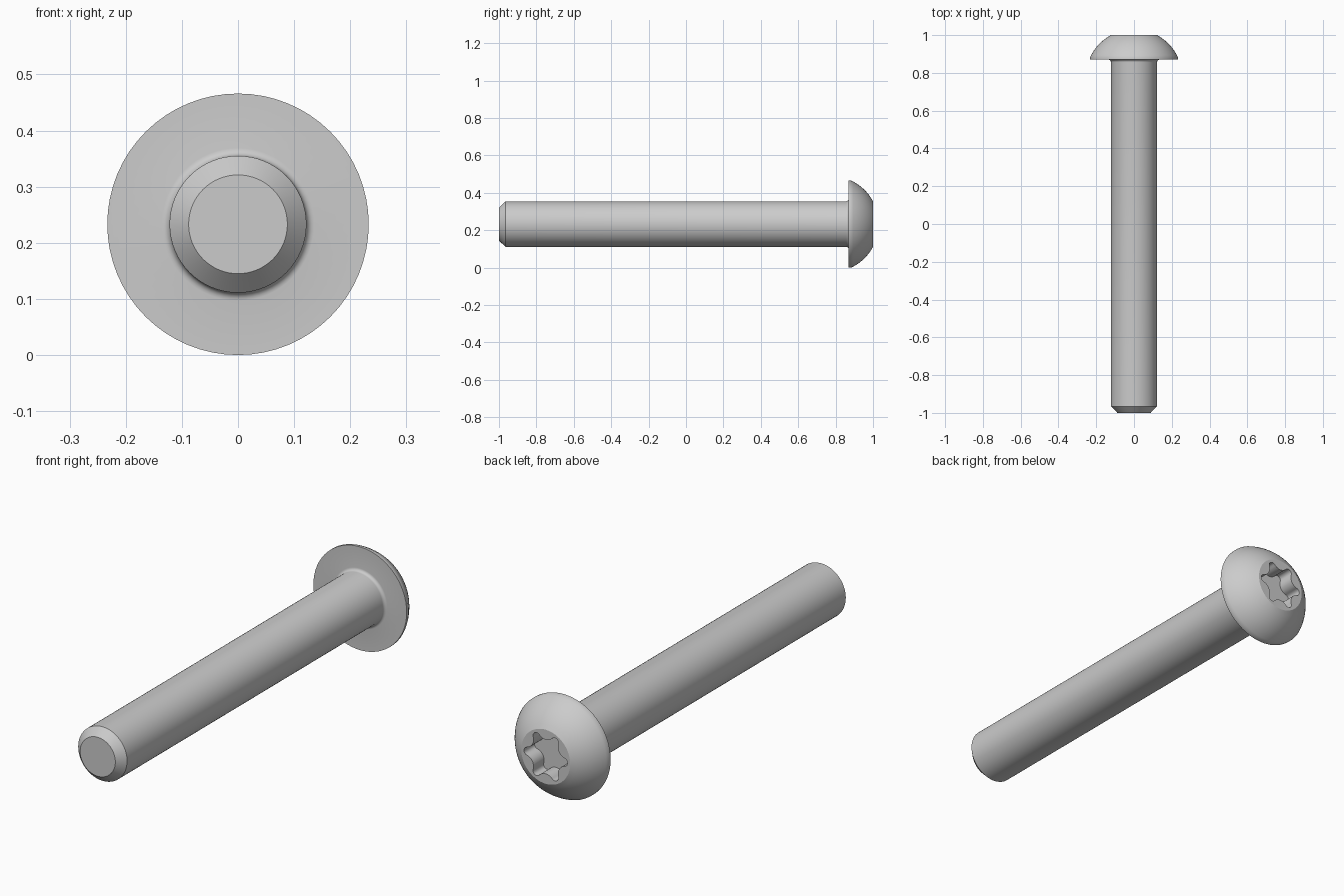
import bpy, bmesh
from math import sin, cos, pi, radians, sqrt
from mathutils import Matrix, Vector

if "Cube" in bpy.data.objects:
    bpy.data.objects.remove(bpy.data.objects["Cube"])

CZ = 0.233          # height of the screw axis
HEAD_R, SHANK_R, FLAT_R = 0.233, 0.122, 0.122
UNDER, RIM = 0.87, 0.882


def new_object(name, bm):
    bmesh.ops.remove_doubles(bm, verts=bm.verts, dist=1e-5)
    bmesh.ops.recalc_face_normals(bm, faces=bm.faces)
    mesh = bpy.data.meshes.new(name)
    bm.to_mesh(mesh)
    bm.free()
    obj = bpy.data.objects.new(name, mesh)
    bpy.context.collection.objects.link(obj)
    return obj


# Lathe profile as (radius, y): chamfered tip, shank, fillet, rim, dome
profile = [(0, -1), (0.088, -1), (SHANK_R, -0.965)]
fillet = 0.014
for i in range(6):
    a = i / 5 * pi / 2
    profile.append((SHANK_R + fillet * (1 - cos(a)), UNDER - fillet * (1 - sin(a))))
profile.append((HEAD_R, UNDER))
c = ((1 - RIM ** 2) - (HEAD_R ** 2 - FLAT_R ** 2)) / (2 * (1 - RIM))
dome_r = sqrt(HEAD_R ** 2 + (RIM - c) ** 2)
for i in range(11):
    y = RIM + (1 - RIM) * i / 10
    profile.append((sqrt(dome_r ** 2 - (y - c) ** 2), y))
profile.append((0, 1))

bm = bmesh.new()
verts = [bm.verts.new((r, y, CZ)) for r, y in profile]
edges = [bm.edges.new(p) for p in zip(verts, verts[1:])]
bmesh.ops.spin(bm, geom=verts + edges, cent=(0, 0, CZ), axis=(0, 1, 0),
               angle=2 * pi, steps=64, use_merge=True)
screw = new_object("button_head_screw", bm)

# Six-lobed socket cutter: narrow round lobes joined by wide scoops
LOBE_R, LOBE_C, SCOOP_C = 0.018, 0.091, 0.120
half = radians(30)
d = Vector((SCOOP_C * cos(half) - LOBE_C, SCOOP_C * sin(half)))
scoop_r = d.length - LOBE_R
touch = d.angle_signed(Vector((1, 0)))
touch = abs(touch)
outline = []
for k in range(6):
    rot = Matrix.Rotation(k * pi / 3, 2)
    for i in range(9):
        a = -touch + 2 * touch * i / 8
        outline.append(rot @ Vector((LOBE_C + LOBE_R * cos(a), LOBE_R * sin(a))))
    centre = Vector((SCOOP_C * cos(half), SCOOP_C * sin(half)))
    start = pi + touch
    span = 2 * (half - touch)
    for i in range(1, 10):
        a = start + span * i / 10
        outline.append(rot @ (centre + scoop_r * Vector((cos(a), sin(a)))))

bm = bmesh.new()
face = bm.faces.new([bm.verts.new((p.x, 0.925, CZ + p.y)) for p in outline])
ext = bmesh.ops.extrude_face_region(bm, geom=[face])
bmesh.ops.translate(bm, vec=(0, 0.2, 0),
                    verts=[g for g in ext["geom"] if isinstance(g, bmesh.types.BMVert)])
cutter = new_object("socket_cutter", bm)
cutter.hide_render = True
cutter.hide_set(True)

# Sink the socket into the head
bpy.context.view_layer.objects.active = screw
screw.select_set(True)
mod = screw.modifiers.new("socket", 'BOOLEAN')
mod.object = cutter
mod.operation = 'DIFFERENCE'
mod.solver = 'EXACT'
bpy.ops.object.modifier_apply(modifier=mod.name)
bpy.data.objects.remove(cutter)
bpy.ops.object.shade_smooth_by_angle(angle=radians(30))
